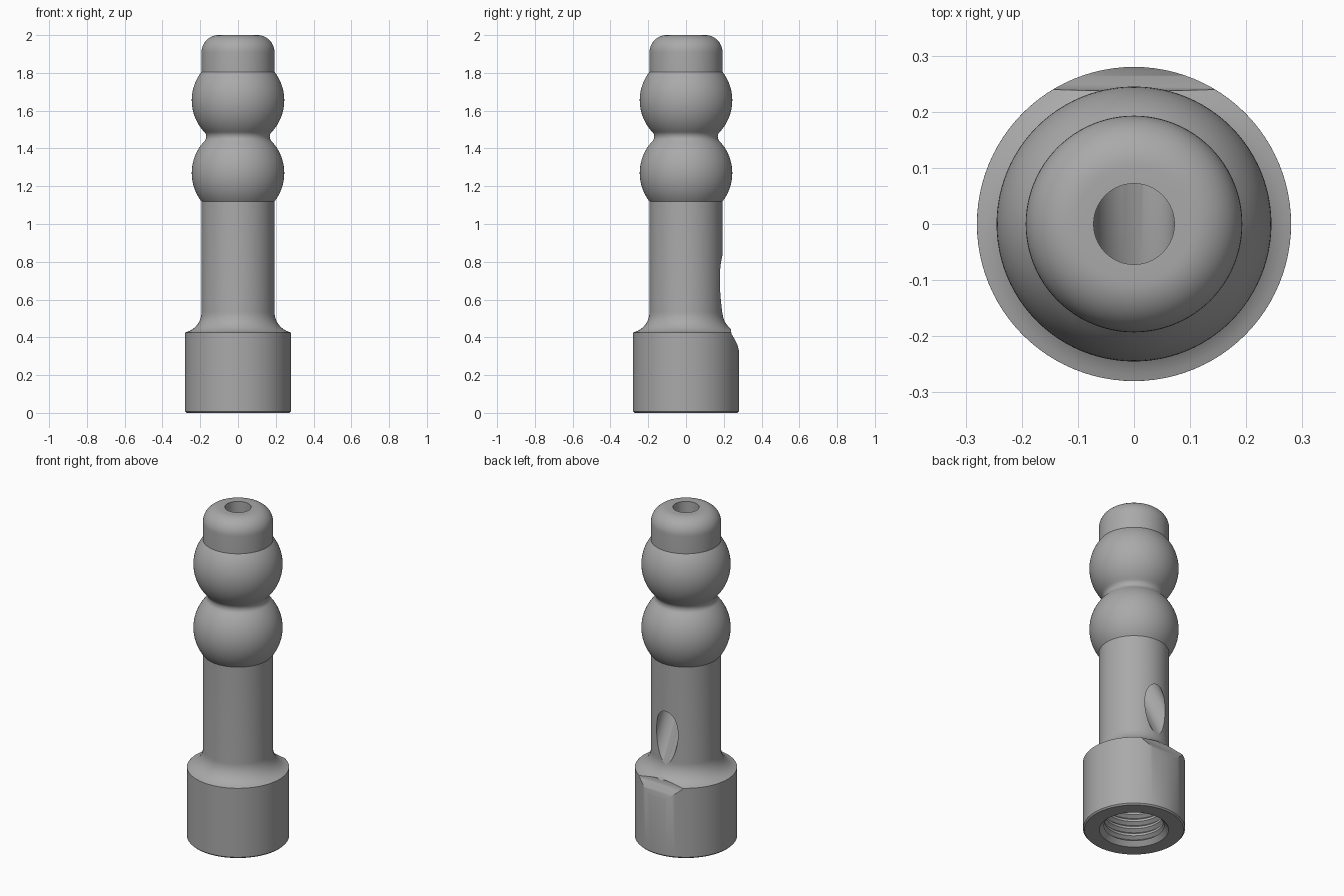
import bpy, bmesh
from math import sin, cos, radians, pi
from mathutils import Vector

if "Cube" in bpy.data.objects:
    bpy.data.objects.remove(bpy.data.objects["Cube"])

metal = bpy.data.materials.new("plain_grey")
metal.use_nodes = True
grey = (0.4, 0.4, 0.4, 1)
metal.diffuse_color = grey
metal.node_tree.nodes["Principled BSDF"].inputs["Base Color"].default_value = grey


def arc(r, z, radius, start, end, steps):
    """Points on a circular arc in the profile plane, angles in degrees."""
    angles = [radians(start + (end - start) * i / steps) for i in range(steps + 1)]
    return [(r + radius * cos(a), z + radius * sin(a)) for a in angles]


def finish(bm, name):
    bmesh.ops.remove_doubles(bm, verts=bm.verts, dist=1e-5)
    bmesh.ops.recalc_face_normals(bm, faces=bm.faces)
    mesh = bpy.data.meshes.new(name)
    bm.to_mesh(mesh)
    bm.free()
    mesh.materials.append(metal)
    ob = bpy.data.objects.new(name, mesh)
    bpy.context.collection.objects.link(ob)
    return ob


def lathe(profile, name, segments=96):
    bm = bmesh.new()
    verts = [bm.verts.new((r, 0, z)) for r, z in profile]
    edges = [bm.edges.new(pair) for pair in zip(verts, verts[1:])]
    bmesh.ops.spin(bm, geom=verts + edges, cent=(0, 0, 0), axis=(0, 0, 1),
                   angle=2 * pi, steps=segments)
    return finish(bm, name)


def loft(rings, name):
    """Closed solid through rings with equal point counts."""
    bm = bmesh.new()
    loops = [[bm.verts.new(p) for p in ring] for ring in rings]
    n = len(loops[0])
    for a, b in zip(loops, loops[1:]):
        for i in range(n):
            j = (i + 1) % n
            bm.faces.new((a[i], a[j], b[j], b[i]))
    bm.faces.new(loops[0])
    bm.faces.new(loops[-1])
    return finish(bm, name)


# Threaded socket, from its blind end down to the chamfered mouth
socket_top, pitch, turns = 0.38, 0.045, 8
profile = [(0, socket_top), (0.165, socket_top)]
for i in range(turns):
    z = socket_top - pitch * i
    profile += [(0.165, z - 0.008), (0.185, z - pitch / 2), (0.165, z - pitch + 0.006)]
profile += [(0.172, 0.018), (0.19, 0)]

# Collar, flared shoulder and stem
profile += [(0.272, 0), (0.28, 0.008), (0.28, 0.426)]
profile += arc(0.305, 0.535, 0.112, 257, 180, 12)

# Two ball ridges joined by a filleted neck
profile += arc(0, 1.27, 0.245, -38, 43.6, 24)
profile += arc(0.202, 1.4625, 0.034, 223.6, 136.4, 10)[1:-1]
profile += arc(0, 1.655, 0.245, -43.6, 38, 24)

# Rounded tip
profile += arc(0.103, 1.91, 0.09, 0, 90, 12)
profile += [(0, 2)]
nozzle = lathe(profile, "nozzle_body")

# Bore: straight down from the tip, then slanting out through the back
radius, bend = 0.072, Vector((0, 0, 1.05))
slant = Vector((0, 0.461, -0.887))
circle = [(radius * cos(2 * pi * i / 64), radius * sin(2 * pi * i / 64)) for i in range(64)]
mitre = [bend + Vector((x, y, 0.244 * y)) for x, y in circle]
bore = loft([[Vector((x, y, 2.1)) for x, y in circle], mitre,
             [p + slant for p in mitre]], "bore_cutter")

# Rounded lip below the outlet
lip = [(0.284, 0.315), (0.279, 0.335), (0.273, 0.357), (0.263, 0.38), (0.25, 0.403),
       (0.241, 0.418), (0.238, 0.435), (0.24, 0.46), (0.25, 0.5), (0.4, 0.5), (0.4, 0.315)]
outlet_lip = loft([[(x, y, z) for y, z in lip] for x in (-0.3, 0.3)], "outlet_lip_cutter")

for cutter in (bore, outlet_lip):
    cutter.hide_render = True
    cutter.hide_viewport = True
    cutter.display_type = 'WIRE'
    mod = nozzle.modifiers.new(cutter.name, 'BOOLEAN')
    mod.operation = 'DIFFERENCE'
    mod.solver = 'EXACT'
    mod.object = cutter

# Apply the cuts, drop the cutters and shade
bpy.context.view_layer.update()
cut = bpy.data.meshes.new_from_object(nozzle.evaluated_get(bpy.context.evaluated_depsgraph_get()))
nozzle.modifiers.clear()
nozzle.data = cut
cut.name = "nozzle_body"
for cutter in (bore, outlet_lip):
    bpy.data.objects.remove(cutter)
bpy.ops.object.select_all(action='DESELECT')
nozzle.select_set(True)
bpy.context.view_layer.objects.active = nozzle
bpy.ops.object.shade_smooth_by_angle(angle=radians(30))
